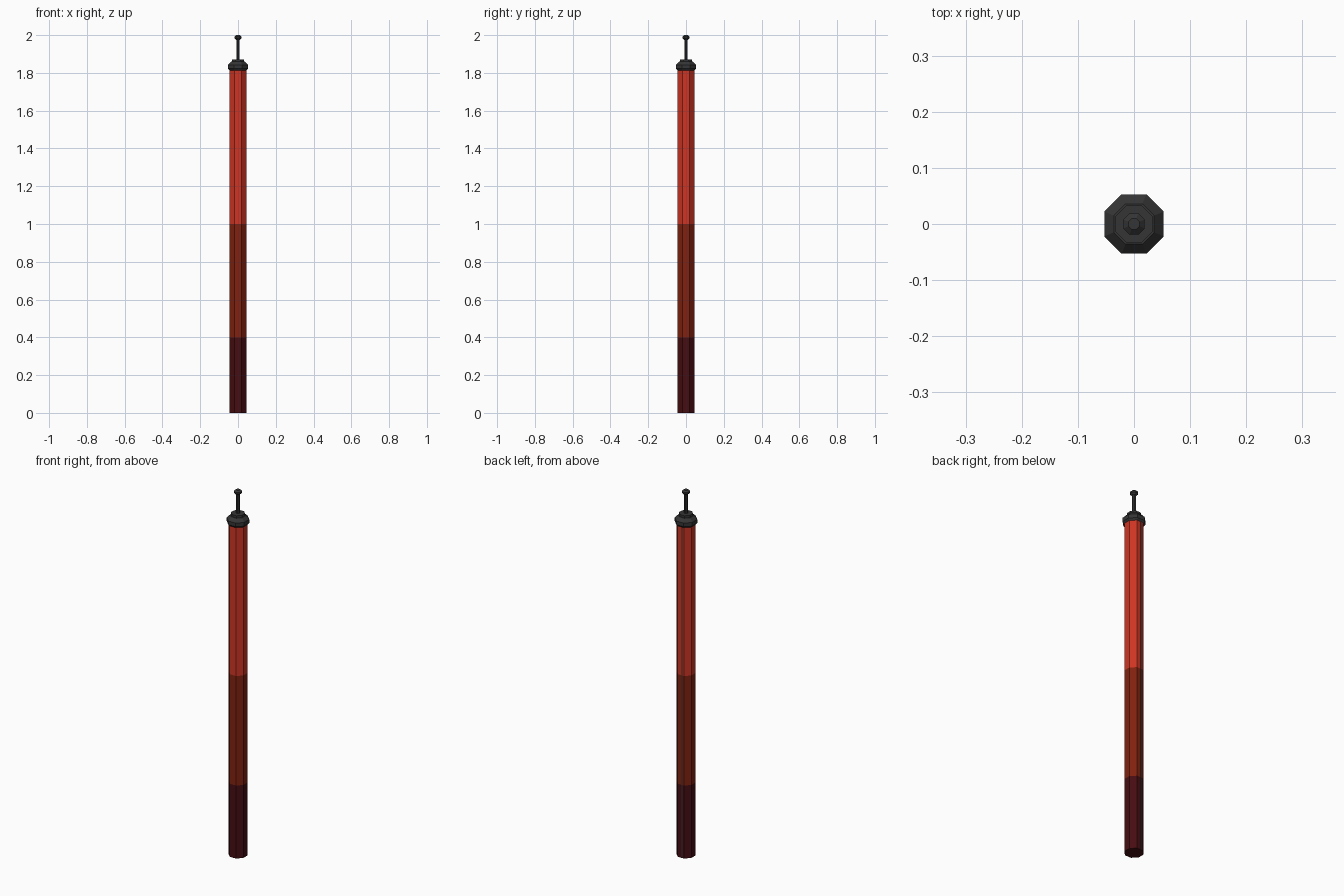
import bpy, bmesh, math

if "Cube" in bpy.data.objects:
    bpy.data.objects.remove(bpy.data.objects["Cube"])

SIDES = 8


def material(name, rgb):
    m = bpy.data.materials.new(name)
    m.diffuse_color = (*rgb, 1)
    m.use_nodes = True
    m.node_tree.nodes["Principled BSDF"].inputs["Base Color"].default_value = m.diffuse_color
    return m


RED = material("bright red", (0.62, 0.036, 0.018))
BROWN = material("red brown", (0.22, 0.016, 0.005))
MAROON = material("dark maroon", (0.062, 0.004, 0.006))
BLACK = material("charcoal", (0.036, 0.036, 0.036))


def lathe(name, profile, mats, band=None):
    """Octagonal solid from (flat radius, z) rings, flats facing the axes."""
    bm = bmesh.new()
    rings = []
    for flat, z in profile:
        r = flat / math.cos(math.pi / SIDES)
        rings.append([bm.verts.new((r * math.cos((i + 0.5) * math.tau / SIDES),
                                    r * math.sin((i + 0.5) * math.tau / SIDES), z))
                      for i in range(SIDES)])
    for a, b in zip(rings, rings[1:]):
        for i in range(SIDES):
            j = (i + 1) % SIDES
            bm.faces.new((a[i], a[j], b[j], b[i]))
    bm.faces.new(rings[0][::-1])
    bm.faces.new(rings[-1])
    if band:
        for f in bm.faces:
            f.material_index = band(f.calc_center_median().z)
    me = bpy.data.meshes.new(name)
    bm.to_mesh(me)
    bm.free()
    for m in mats:
        me.materials.append(m)
    ob = bpy.data.objects.new(name, me)
    bpy.context.collection.objects.link(ob)
    return ob


# Shaft in three colour bands
lathe("shaft", [(0.045, 0), (0.045, 0.4), (0.045, 1.0), (0.045, 1.815)],
      [MAROON, BROWN, RED],
      lambda z: 0 if z < 0.4 else 1 if z < 1.0 else 2)

# Collar with chamfered shoulder and small upper step
lathe("collar", [(0.043, 1.81), (0.053, 1.822), (0.053, 1.842), (0.036, 1.86),
                 (0.033, 1.86), (0.033, 1.872)], [BLACK])

# Thin rod and its knob
lathe("rod", [(0.009, 1.865), (0.009, 1.985)], [BLACK])
lathe("knob", [(0.010, 1.975), (0.019, 1.984), (0.019, 1.992), (0.010, 2.0)], [BLACK])

# Narrow dark seam down the back of the shaft
bpy.ops.mesh.primitive_cube_add(size=1, location=(-0.007, 0.045, 0.905))
seam = bpy.context.object
seam.name = "back_seam"
seam.scale = (0.006, 0.001, 1.81)
seam.data.materials.append(BLACK)
